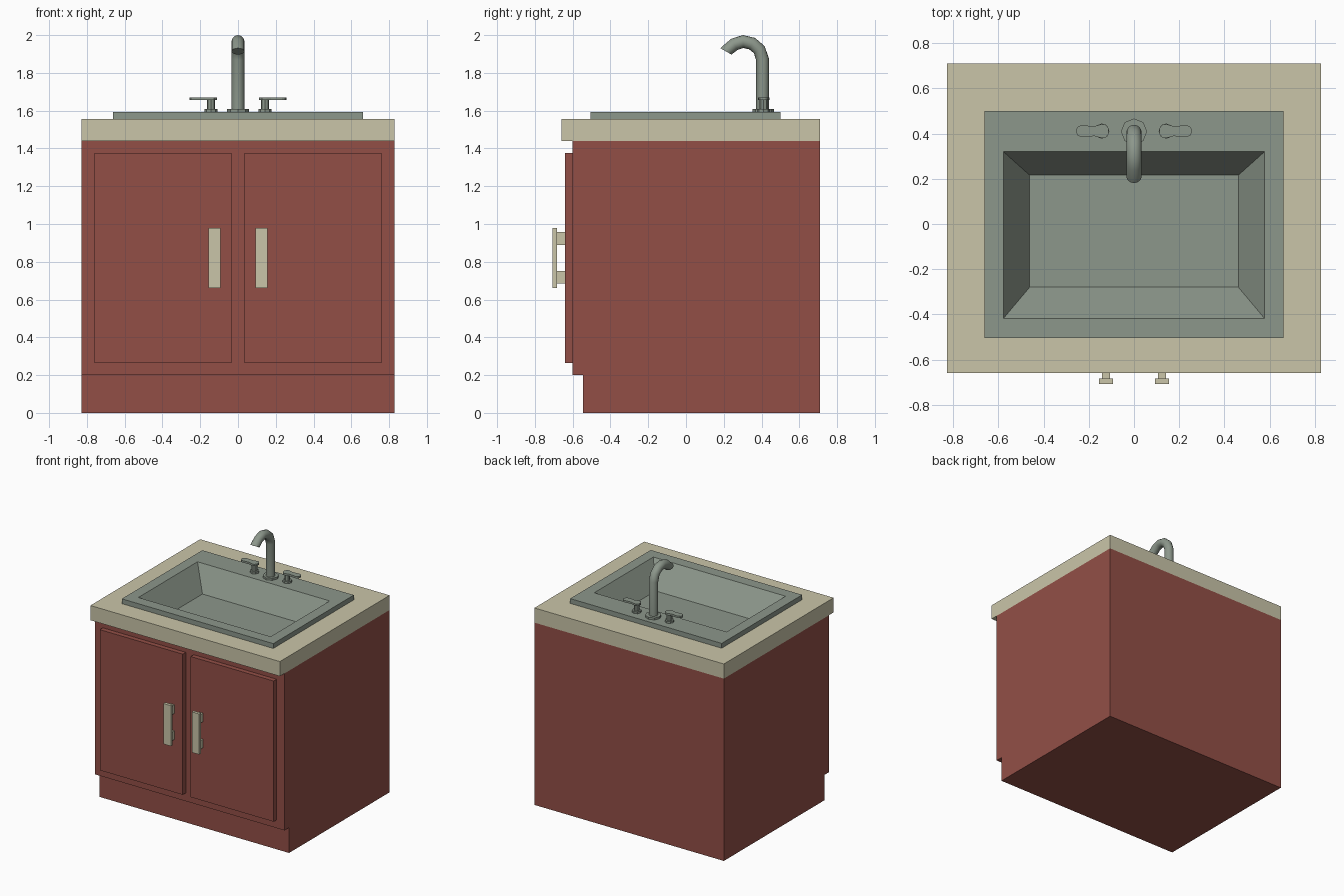
import bpy, bmesh, math
from mathutils import Vector

if "Cube" in bpy.data.objects:
    bpy.data.objects.remove(bpy.data.objects["Cube"])


def material(name, color):
    m = bpy.data.materials.new(name)
    m.diffuse_color = (*color, 1)
    m.use_nodes = True
    m.node_tree.nodes["Principled BSDF"].inputs["Base Color"].default_value = m.diffuse_color
    return m


RED = material("red_cabinet_paint", (0.29, 0.078, 0.062))
CREAM = material("cream_stone", (0.59, 0.56, 0.395))
STEEL = material("grey_green_metal", (0.265, 0.31, 0.26))


def add_object(name, bm, mat, smooth=False):
    bmesh.ops.recalc_face_normals(bm, faces=bm.faces)
    mesh = bpy.data.meshes.new(name)
    bm.to_mesh(mesh)
    bm.free()
    mesh.materials.append(mat)
    ob = bpy.data.objects.new(name, mesh)
    bpy.context.collection.objects.link(ob)
    if smooth:
        bpy.ops.object.select_all(action='DESELECT')
        bpy.context.view_layer.objects.active = ob
        ob.select_set(True)
        bpy.ops.object.shade_smooth_by_angle(angle=math.radians(40))
    return ob


def loft(name, rings, mat, caps=(True, True), closed=False, smooth=False):
    """Bridge successive rings of points; optionally cap or close the ends."""
    bm = bmesh.new()
    vs = [[bm.verts.new(p) for p in r] for r in rings]
    n = len(rings[0])
    pairs = list(zip(vs, vs[1:]))
    if closed:
        pairs.append((vs[-1], vs[0]))
    for a, b in pairs:
        for i in range(n):
            j = (i + 1) % n
            bm.faces.new((a[i], a[j], b[j], b[i]))
    if caps[0]:
        bm.faces.new(vs[0])
    if caps[1]:
        bm.faces.new(vs[-1])
    return add_object(name, bm, mat, smooth)


def rect(x, y0, y1, z, x0=None):
    x0 = -x if x0 is None else x0
    return [(x0, y0, z), (x, y0, z), (x, y1, z), (x0, y1, z)]


def box(name, x0, x1, y0, y1, z0, z1, mat):
    return loft(name, [rect(x1, y0, y1, z0, x0), rect(x1, y0, y1, z1, x0)], mat)


def disc(x, y, z, r, n):
    return [(x + r * math.cos(2 * math.pi * i / n), y + r * math.sin(2 * math.pi * i / n), z)
            for i in range(n)]


# Cabinet with recessed toe kick, open on top to hold the basin
profile = [(0.71, 1.44), (0.71, 0), (-0.545, 0), (-0.545, 0.2), (-0.602, 0.2), (-0.602, 1.44)]
body = loft("cabinet", [[(x, y, z) for y, z in profile] for x in (-0.828, 0.828)], RED)
bm = bmesh.new()
bm.from_mesh(body.data)
bmesh.ops.delete(bm, geom=[f for f in bm.faces if f.normal.z > 0.9], context='FACES_ONLY')
bm.to_mesh(body.data)
bm.free()

# Countertop slab with sink hole
loft("countertop", [rect(0.828, -0.66, 0.71, 1.44), rect(0.828, -0.66, 0.71, 1.556),
                    rect(0.60, -0.44, 0.34, 1.556), rect(0.60, -0.44, 0.34, 1.44)],
     CREAM, (False, False), closed=True)

# Sink rim and tapered basin
loft("sink", [rect(0.662, -0.505, 0.50, 1.556), rect(0.662, -0.505, 0.50, 1.594),
              rect(0.578, -0.418, 0.32, 1.594), rect(0.462, -0.28, 0.216, 1.41)],
     STEEL, (False, True))

for s, side in ((-1, "left"), (1, "right")):
    # Door and bar handle
    xs = sorted((s * 0.035, s * 0.76))
    box(side + "_door", *xs, -0.64, -0.602, 0.265, 1.376, RED)
    c = s * 0.124
    box(side + "_door_handle", c - 0.032, c + 0.032, -0.708, -0.684, 0.66, 0.98, CREAM)
    for z, level in ((0.718, "lower"), (0.924, "upper")):
        box(f"{side}_{level}_handle_post", c - 0.018, c + 0.018, -0.684, -0.64,
            z - 0.034, z + 0.034, CREAM)

    # Tap: foot, stem and lever
    x, y = s * 0.143, 0.411
    loft(side + "_tap_foot", [disc(x, y, 1.594, 0.034, 8), disc(x, y, 1.609, 0.034, 8)], STEEL)
    loft(side + "_tap_stem", [disc(x, y, 1.609, 0.021, 8), disc(x, y, 1.656, 0.021, 8)],
         STEEL, smooth=True)
    half = [(0.112, 0.012), (0.127, 0.031), (0.15, 0.029), (0.175, 0.022),
            (0.234, 0.026), (0.25, 0.018), (0.256, 0.006)]
    outline = half + [(px, -w) for px, w in reversed(half)]
    loft(side + "_tap_lever", [[(s * px, y + w, z) for px, w in outline]
                               for z in (1.656, 1.671)], STEEL)

# Faucet base plate
loft("faucet_base", [disc(0, 0.409, 1.594, 0.058, 8), disc(0, 0.409, 1.61, 0.058, 8)], STEEL)

# Gooseneck spout swept along a bent path
path = [(0.405, 1.61), (0.405, 1.872), (0.388, 1.923), (0.35, 1.955),
        (0.302, 1.966), (0.256, 1.951), (0.211, 1.914)]
pts = [Vector((0, y, z)) for y, z in path]
rings = []
for i, p in enumerate(pts):
    t = (pts[min(i + 1, len(pts) - 1)] - pts[max(i - 1, 0)]).normalized()
    if i == 1:
        t = (Vector((0, 0, 1)) + (pts[2] - p).normalized()).normalized()
    if i == len(pts) - 1:
        t = Vector((0, -0.5, -0.87)).normalized()
    side = Vector((1, 0, 0))
    up = side.cross(t)
    rings.append([p + 0.034 * (side * math.cos(a) + up * math.sin(a))
                  for a in (2 * math.pi * k / 16 for k in range(16))])
loft("faucet_spout", rings, STEEL, smooth=True)
